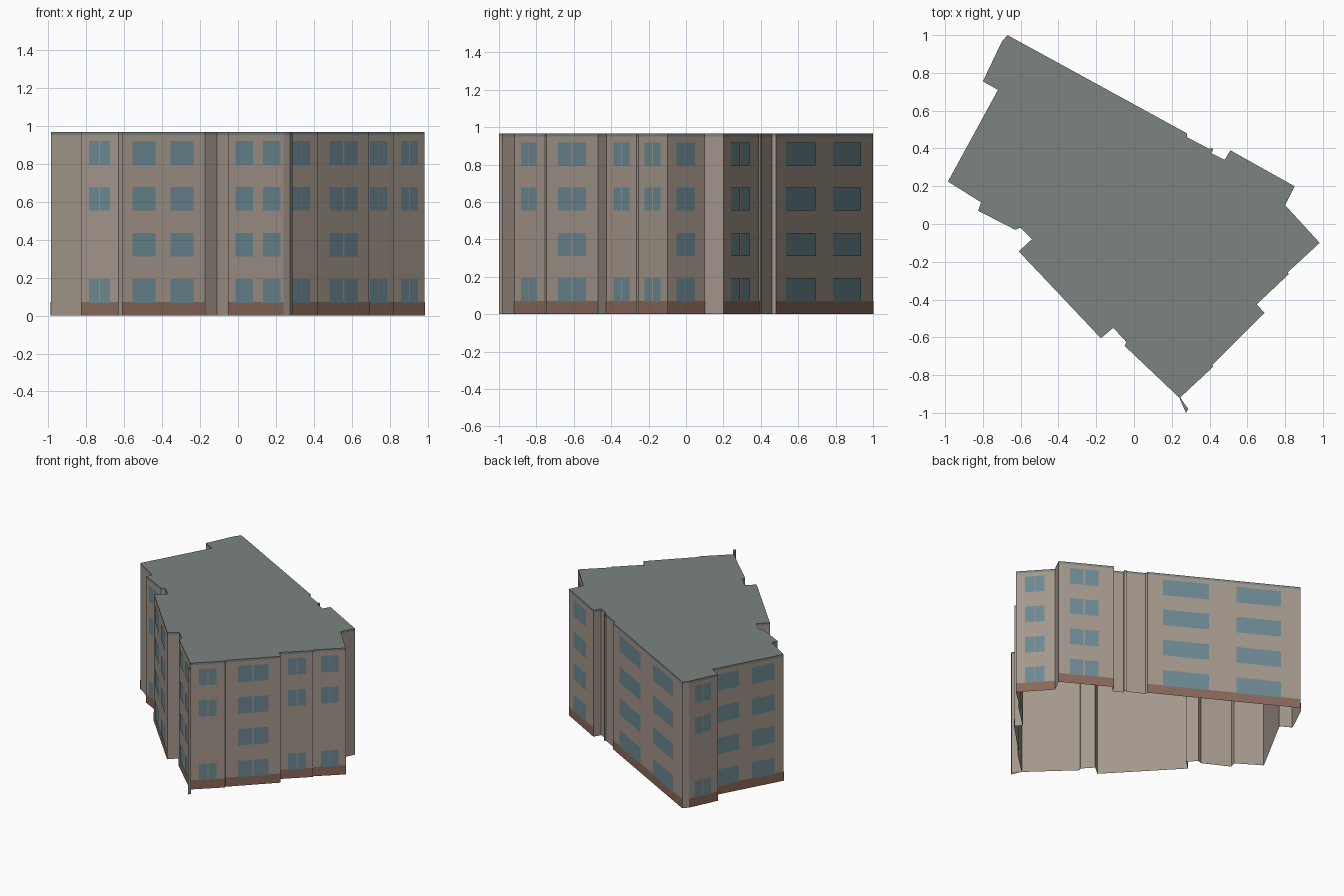
import bpy, bmesh
from mathutils import Vector

if "Cube" in bpy.data.objects:
    bpy.data.objects.remove(bpy.data.objects["Cube"])

TOP, EAVE, BASE = 0.967, 0.95, 0.07
ROWS = [0.067, 0.31, 0.553, 0.793]      # window sill heights
WIN_H = 0.125
ALL, SKIP = (0, 1, 2, 3), (0, 2, 3)     # storeys that carry windows

# Footprint, counter-clockwise from the left corner
PTS = [(-.985, .225), (-.81, .115), (-.825, .07), (-.63, -.03), (-.60, -.02), (-.54, -.08),
       (-.61, -.145), (-.175, -.605), (-.11, -.55), (-.04, -.625), (-.05, -.645), (.24, -.92),
       (.275, -1.0), (.287, -.98), (.245, -.918), (.42, -.755), (.415, -.745), (.69, -.47),
       (.65, -.425), (.82, -.265), (.815, -.255), (.983, -.10), (.80, .10), (.85, .20),
       (.51, .39), (.48, .34), (.41, .375), (.42, .395), (.405, .405), (.40, .397),
       (.28, .46), (.28, .48), (-.67, 1.0), (-.70, .965), (-.80, .755), (-.72, .71)]

# Facades: wall index -> (storeys, split panes, window spans as fractions of the wall)
FACADES = {
    2: (SKIP, True, [(.22, .78)]),
    6: (ALL, False, [(.13, .41), (.59, .87)]),
    10: (ALL, False, [(.14, .45), (.64, .95)]),
    14: (SKIP, True, [(.23, .75)]),
    16: (ALL, True, [(.23, .78)]),
    18: (SKIP, True, [(.25, .79)]),
    20: (SKIP, True, [(.24, .78)]),
    21: (ALL, True, [(.23, .73)]),
    23: (ALL, True, [(.2, .72)]),
    31: (ALL, False, [(.1, .4), (.58, .87)]),
    33: (SKIP, True, [(.2, .75)]),
    35: (ALL, False, [(.06, .37), (.55, .87)]),
}


def material(name, color):
    m = bpy.data.materials.new(name)
    m.diffuse_color = (*color, 1)
    m.use_nodes = True
    m.node_tree.nodes["Principled BSDF"].inputs["Base Color"].default_value = m.diffuse_color
    return m


def make_object(name, bm, mat):
    me = bpy.data.meshes.new(name)
    bm.to_mesh(me)
    bm.free()
    me.materials.append(mat)
    ob = bpy.data.objects.new(name, me)
    bpy.context.collection.objects.link(ob)
    return ob


def panel(bm, i, t0, t1, z0, z1, out=0.0):
    """Upright rectangle on wall i between fractions t0 and t1, moved outward."""
    a, b = Vector(PTS[i]), Vector(PTS[(i + 1) % len(PTS)])
    d = b - a
    n = Vector((d.y, -d.x)).normalized() * out
    p, q = a + d * t0 + n, a + d * t1 + n
    corners = [(*p, z0), (*q, z0), (*q, z1), (*p, z1)]
    bm.faces.new([bm.verts.new(c) for c in corners])


wall_mat = material("wall_tan", (.37, .31, .26))
roof_mat = material("roof_grey", (.20, .23, .22))
glass_mat = material("window_blue", (.15, .25, .29))
base_mat = material("base_brown", (.25, .14, .10))

# Walls, open underneath
bm = bmesh.new()
for i in range(len(PTS)):
    panel(bm, i, 0, 1, 0, EAVE)
bmesh.ops.remove_doubles(bm, verts=bm.verts, dist=1e-5)
make_object("walls", bm, wall_mat)

# Flat roof with a thin edge band
bm = bmesh.new()
for i in range(len(PTS)):
    panel(bm, i, 0, 1, EAVE, TOP)
bmesh.ops.remove_doubles(bm, verts=bm.verts, dist=1e-5)
bm.faces.new([next(v for v in bm.verts if (v.co - Vector((x, y, TOP))).length < 1e-4)
              for x, y in PTS])
make_object("roof", bm, roof_mat)

# Base course and windows on the facades
base, glass = bmesh.new(), bmesh.new()
for i, (storeys, split, spans) in FACADES.items():
    panel(base, i, 0, 1, 0, BASE, 0.002)
    for t0, t1 in spans:
        mid, gap = (t0 + t1) / 2, 0.012
        panes = [(t0, mid - gap), (mid + gap, t1)] if split else [(t0, t1)]
        for s in storeys:
            for p0, p1 in panes:
                panel(glass, i, p0, p1, ROWS[s], ROWS[s] + WIN_H, 0.004)
make_object("base_course", base, base_mat)
make_object("windows", glass, glass_mat)
